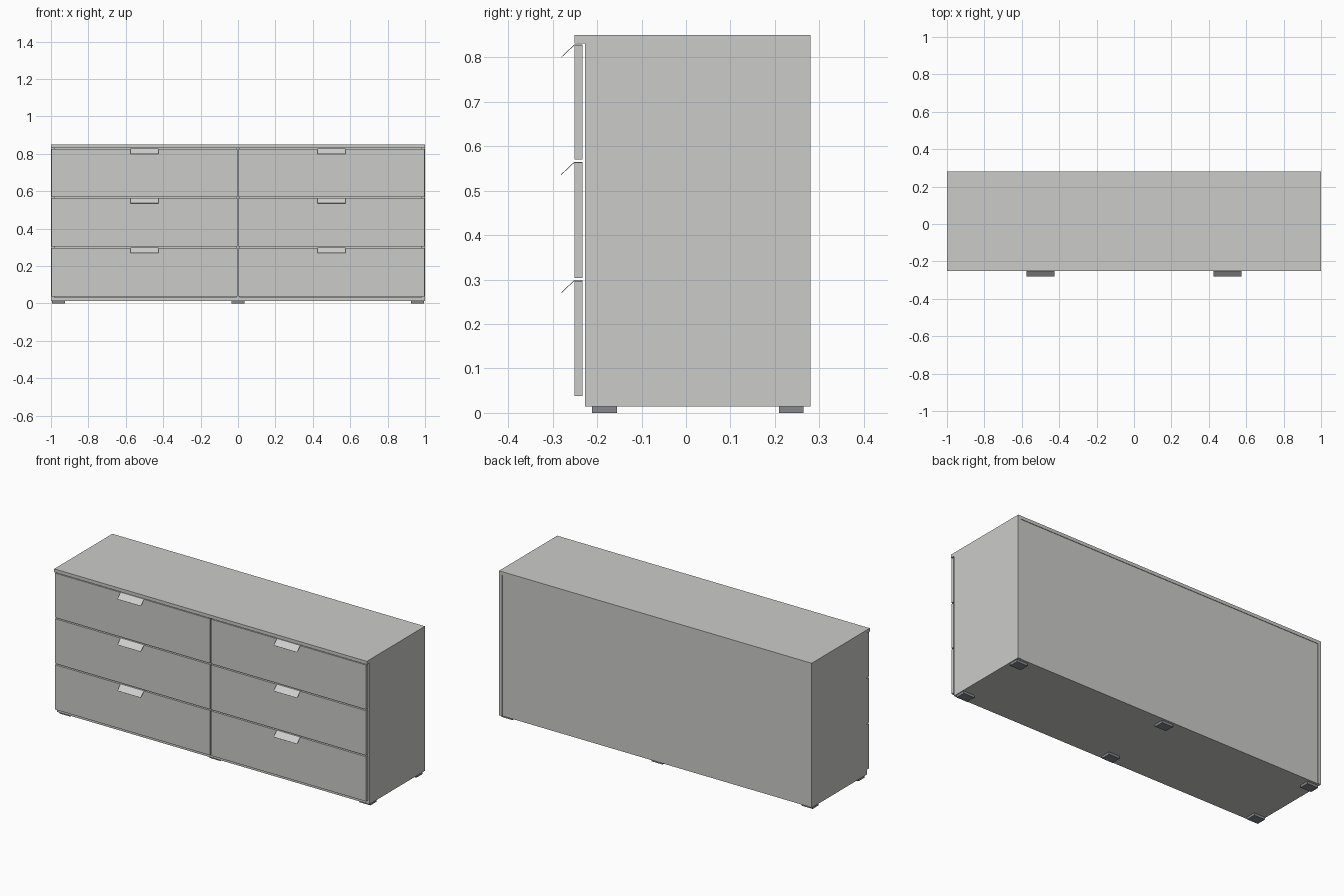
import bpy, bmesh

if "Cube" in bpy.data.objects:
    bpy.data.objects.remove(bpy.data.objects["Cube"])


def material(name, rgb):
    m = bpy.data.materials.new(name)
    m.diffuse_color = (*rgb, 1)
    m.use_nodes = True
    m.node_tree.nodes["Principled BSDF"].inputs["Base Color"].default_value = m.diffuse_color
    return m


BODY = material("light grey", (0.60, 0.60, 0.585))
METAL = material("pale metal", (0.62, 0.62, 0.62))
FOOT = material("dark grey", (0.24, 0.25, 0.27))


def finish(name, bm, mat):
    bmesh.ops.recalc_face_normals(bm, faces=bm.faces)
    me = bpy.data.meshes.new(name)
    bm.to_mesh(me)
    bm.free()
    me.materials.append(mat)
    ob = bpy.data.objects.new(name, me)
    bpy.context.collection.objects.link(ob)
    return ob


def box(name, x, y, z, mat=BODY):
    """Box from (min, max) ranges."""
    bm = bmesh.new()
    bmesh.ops.create_cube(bm, size=1)
    for v in bm.verts:
        v.co = [r[0] + (c + 0.5) * (r[1] - r[0]) for c, r in zip(v.co, (x, y, z))]
    return finish(name, bm, mat)


def extrude_x(name, profile, x0, x1, mat):
    """Extrude a closed (y, z) profile along x."""
    bm = bmesh.new()
    f = bm.faces.new([bm.verts.new((x0, y, z)) for y, z in profile])
    ext = bmesh.ops.extrude_face_region(bm, geom=[f])["geom"]
    for v in ext:
        if isinstance(v, bmesh.types.BMVert):
            v.co.x = x1
    return finish(name, bm, mat)


FRONT, BACK, LOW, HIGH = -0.227, 0.28, 0.014, 0.831

# carcass
box("top_board", (-1, 1), (-0.251, BACK), (HIGH, 0.85))
box("left_side", (-1, -0.981), (FRONT, BACK), (LOW, HIGH))
box("right_side", (0.981, 1), (FRONT, BACK), (LOW, HIGH))
box("bottom_board", (-0.981, 0.981), (FRONT, BACK - 0.003), (LOW, 0.033))
box("back_panel", (-0.981, 0.981), (0.268, BACK - 0.003), (0.033, HIGH))
box("centre_divider", (-0.0095, 0.0095), (FRONT, 0.268), (0.033, HIGH))

# drawer fronts with folded handles
for side, cx in (("left", -0.5), ("right", 0.5)):
    for row, (z0, z1) in enumerate(((0.038, 0.297), (0.304, 0.563), (0.570, 0.827))):
        box(f"{side}_drawer_front_{row}", (cx - 0.496, cx + 0.496), (-0.251, -0.233), (z0, z1))
        t = 0.0015
        prof = [(-0.233, z1), (-0.251, z1), (-0.281, z1 - 0.028),
                (-0.282, z1 - 0.027), (-0.2518, z1 + t), (-0.233, z1 + t)]
        extrude_x(f"{side}_handle_{row}", prof, cx - 0.075, cx + 0.075, METAL)

# feet
for i, cx in enumerate((-0.96, 0, 0.96)):
    for label, y in (("front", (-0.211, -0.155)), ("back", (0.209, 0.264))):
        box(f"{label}_foot_{i}", (cx - 0.035, cx + 0.035), y, (0, LOW), FOOT)
